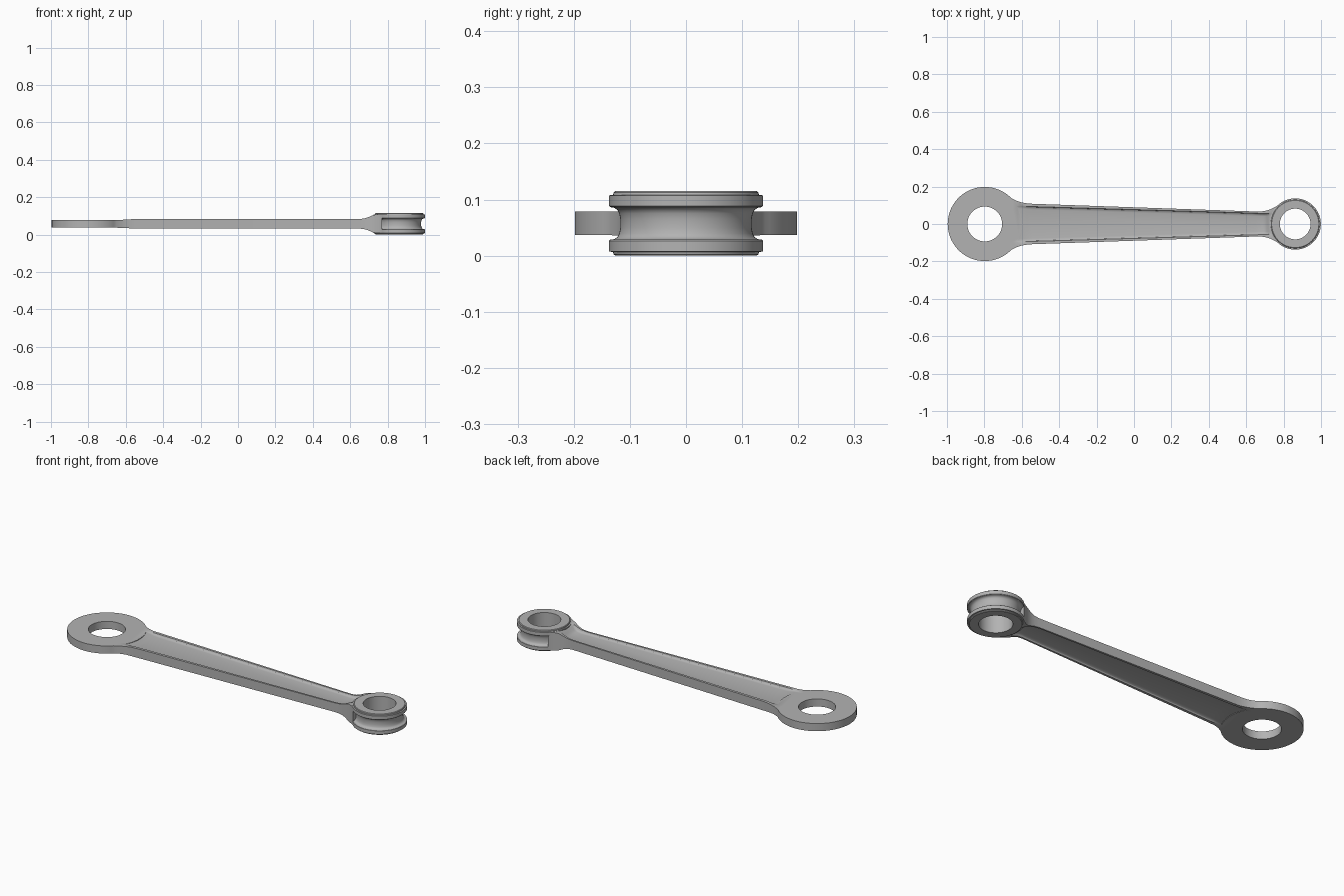
import bpy, bmesh, math

if "Cube" in bpy.data.objects:
    bpy.data.objects.remove(bpy.data.objects["Cube"], do_unlink=True)

MID = 0.0575            # height of the symmetry plane
BIG_X, SMALL_X = -0.798, 0.862

steel = bpy.data.materials.new("grey steel")
steel.use_nodes = True
steel.diffuse_color = (0.45, 0.45, 0.45, 1)
steel.node_tree.nodes["Principled BSDF"].inputs["Base Color"].default_value = (0.45, 0.45, 0.45, 1)


def make_object(name, bm):
    bmesh.ops.recalc_face_normals(bm, faces=bm.faces)
    mesh = bpy.data.meshes.new(name)
    bm.to_mesh(mesh)
    bm.free()
    mesh.materials.append(steel)
    obj = bpy.data.objects.new(name, mesh)
    bpy.context.collection.objects.link(obj)
    return obj


def loft(name, rings):
    bm = bmesh.new()
    rows = [[bm.verts.new(p) for p in ring] for ring in rings]
    n = len(rows[0])
    for a, b in zip(rows, rows[1:]):
        for i in range(n):
            j = (i + 1) % n
            bm.faces.new((a[i], a[j], b[j], b[i]))
    bm.faces.new(rows[0])
    bm.faces.new(rows[-1])
    return make_object(name, bm)


def turned(name, x, profile, sides=96):
    """Solid of revolution around a vertical axis; profile is (radius, height from mid)."""
    angles = [math.tau * i / sides for i in range(sides)]
    return loft(name, [[(x + r * math.cos(a), r * math.sin(a), MID + z) for a in angles]
                       for r, z in profile])


def section(x, w, h, p, f):
    """I-beam cross-section: half width, rib height, pocket half width, floor height."""
    d = h - f
    top = [(w, h), (p, h), (p - 0.003, f + 0.45 * d), (p - 0.008, f + 0.15 * d),
           (p - 0.016, f)]
    top += [(-y, z) for y, z in reversed(top)]
    under = [(y, -z) for y, z in reversed(top)]
    return [(x, y, MID + z) for y, z in top + under]


# Shank: station, half width, rib height, pocket half width, floor height
stations = [
    (-0.690, 0.165, 0.0210, 0.098, 0.0210),
    (-0.670, 0.148, 0.0210, 0.098, 0.0210),
    (-0.650, 0.135, 0.0210, 0.097, 0.0210),
    (-0.625, 0.123, 0.0212, 0.096, 0.0205),
    (-0.600, 0.115, 0.0225, 0.095, 0.0180),
    (-0.570, 0.110, 0.0245, 0.094, 0.0150),
    (-0.540, 0.108, 0.0250, 0.093, 0.0140),
    (0.620, 0.068, 0.0250, 0.059, 0.0140),
    (0.650, 0.067, 0.0255, 0.058, 0.0140),
    (0.675, 0.067, 0.0285, 0.057, 0.0145),
    (0.695, 0.069, 0.0345, 0.057, 0.0180),
    (0.710, 0.072, 0.0410, 0.057, 0.0260),
    (0.722, 0.076, 0.0460, 0.057, 0.0420),
    (0.735, 0.081, 0.0490, 0.058, 0.0480),
    (0.752, 0.090, 0.0495, 0.060, 0.0490),
    (0.770, 0.100, 0.0495, 0.062, 0.0490),
]
rod = loft("connecting_rod", [section(*s) for s in stations])

# Flat big end and grooved small end
big_end = turned("big_end", BIG_X, [(0.198, -0.021), (0.198, 0.021)])
half = [(0.117, 0.008), (0.119, 0.018), (0.122, 0.024), (0.128, 0.028), (0.135, 0.029),
        (0.137, 0.031), (0.137, 0.050), (0.130, 0.051), (0.129, 0.055), (0.126, 0.0575)]
small_end = turned("small_end", SMALL_X, [(r, -z) for r, z in reversed(half)] + half)

# Bores
bores = [turned("big_bore", BIG_X, [(0.093, -0.2), (0.093, 0.2)]),
         turned("small_bore", SMALL_X, [(0.082, -0.2), (0.082, 0.2)])]

steps = [(big_end, 'UNION'), (small_end, 'UNION')] + [(b, 'DIFFERENCE') for b in bores]
for other, operation in steps:
    mod = rod.modifiers.new(other.name, 'BOOLEAN')
    mod.object = other
    mod.operation = operation
    mod.solver = 'EXACT'

bpy.ops.object.select_all(action='DESELECT')
bpy.context.view_layer.objects.active = rod
rod.select_set(True)
for mod in list(rod.modifiers):
    bpy.ops.object.modifier_apply(modifier=mod.name)
for helper in [big_end, small_end] + bores:
    bpy.data.objects.remove(helper, do_unlink=True)

bpy.ops.object.shade_smooth_by_angle(angle=math.radians(30))
